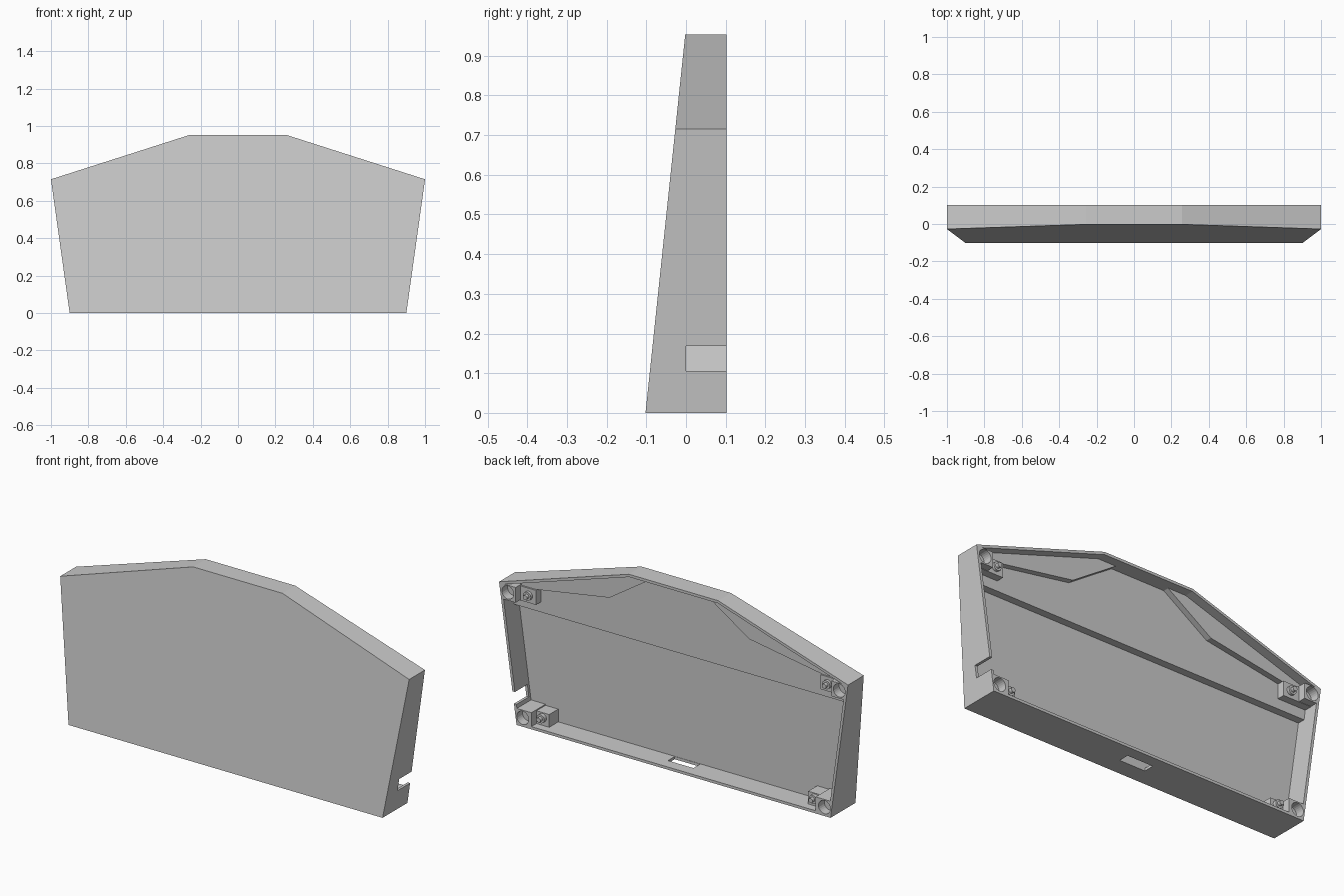
import bpy, bmesh, math
from mathutils import Matrix, Vector

if "Cube" in bpy.data.objects:
    bpy.data.objects.remove(bpy.data.objects["Cube"], do_unlink=True)

grey = bpy.data.materials.new("mid grey plastic")
grey.use_nodes = True
COLOUR = (0.6, 0.6, 0.6, 1)
grey.diffuse_color = COLOUR
grey.node_tree.nodes["Principled BSDF"].inputs["Base Color"].default_value = COLOUR

WALL = 0.014      # shell thickness
EMBED = 0.006     # overlap of fittings into the wall
TOP = 0.953
BACK = 0.102      # open rear rim
STEP = 0.578      # height of the step in the inner floor
DEEP = -0.014     # lower inner floor
SHALLOW = 0.025   # upper inner floor


def front(z):
    return -0.102 + 0.1 * z / TOP


def side(z, t):
    return 0.9 + 0.14 * z - 1.01 * t


def corner(t):
    z = (0.747 - 0.727 * t) / 1.0448
    return side(z, t), z


def shoulder(t):
    return (0.082 - 0.05 * t) / 0.32, TOP - t


def mirrored(half):
    return half + [(-x, z) for x, z in reversed(half)]


def finish(name, bm):
    bmesh.ops.recalc_face_normals(bm, faces=bm.faces)
    mesh = bpy.data.meshes.new(name)
    bm.to_mesh(mesh)
    bm.free()
    mesh.materials.append(grey)
    obj = bpy.data.objects.new(name, mesh)
    bpy.context.collection.objects.link(obj)
    return obj


def prism(name, outline, near, far):
    """Outline in x and z, run from near(z) to a flat far y."""
    bm = bmesh.new()
    a = [bm.verts.new((x, near(z), z)) for x, z in outline]
    b = [bm.verts.new((x, far, z)) for x, z in outline]
    bm.faces.new(a)
    bm.faces.new(b[::-1])
    for i in range(len(a)):
        j = (i + 1) % len(a)
        bm.faces.new((a[i], b[i], b[j], a[j]))
    return finish(name, bm)


def flat(y):
    return lambda z: y


def rod(name, x, z, radius, y0, y1, sides=24):
    bm = bmesh.new()
    place = Matrix.Translation(Vector((x, (y0 + y1) / 2, z))) @ Matrix.Rotation(math.pi / 2, 4, "X")
    bmesh.ops.create_cone(bm, cap_ends=True, segments=sides, radius1=radius,
                          radius2=radius, depth=y1 - y0, matrix=place)
    return finish(name, bm)


def box(name, x0, x1, y0, y1, z0, z1):
    return prism(name, [(x0, z0), (x1, z0), (x1, z1), (x0, z1)], flat(y0), y1)


def combine(body, tool, operation):
    mod = body.modifiers.new("join", "BOOLEAN")
    mod.operation = operation
    mod.solver = "EXACT"
    mod.object = tool
    bpy.context.view_layer.update()
    graph = bpy.context.evaluated_depsgraph_get()
    mesh = bpy.data.meshes.new_from_object(body.evaluated_get(graph))
    body.modifiers.clear()
    body.data = mesh
    bpy.data.objects.remove(tool, do_unlink=True)


# Outer shell with a sloping front
shell = prism("case_shell", mirrored([(0.9, 0), corner(0), shoulder(0)]), front, BACK)

# Stepped cavity with two upright floors, open at the back
lower = mirrored([(side(WALL, WALL), WALL), (side(STEP, WALL), STEP)])
upper = mirrored([(side(0.55, WALL), 0.55), corner(WALL), shoulder(WALL)])
combine(shell, prism("lower_cavity", lower, flat(DEEP), 0.15), "DIFFERENCE")
combine(shell, prism("upper_cavity", upper, flat(SHALLOW), 0.15), "DIFFERENCE")

for s in (1, -1):
    def flip(points):
        return [(s * x, z) for x, z in points]

    # Raised pads under the sloping top edges
    pad = [(0.14, TOP - EMBED), (0.4, 0.775), (0.85, 0.7), (side(0.69, EMBED), 0.69),
           corner(EMBED), shoulder(EMBED)]
    combine(shell, prism("top_pad", flip(pad), flat(0.015), 0.055), "UNION")

    # Peg blocks and taller screw bosses, top then bottom
    def block(name, x, z0, z1, y0, y1):
        shape = [(x, z0), (side(z0, EMBED), z0), (side(z1, EMBED), z1), (x, z1)]
        combine(shell, prism(name, flip(shape), flat(y0), y1), "UNION")

    block("top_peg_block", 0.815, 0.63, 0.705, 0.005, 0.064)
    block("top_screw_boss", 0.905, 0.632, corner(EMBED)[1], 0, BACK)
    block("bottom_peg_block", 0.742, EMBED, 0.08, -0.03, 0.06)
    block("bottom_screw_boss", 0.815, EMBED, 0.086, -0.032, BACK)

    for x, z in ((0.95, 0.673), (0.865, 0.046)):
        combine(shell, rod("screw_hole", s * x, z, 0.034, 0.055, 0.15), "DIFFERENCE")

    # Stepped locating pegs
    for height, x, z in (("top", 0.857, 0.668), ("bottom", 0.78, 0.054)):
        hand = "left" if s > 0 else "right"
        rod(f"{height}_{hand}_peg", s * x, z, 0.022, 0.05, 0.078)
        rod(f"{height}_{hand}_peg_tip", s * x, z, 0.012, 0.07, 0.095)

# Cable notch in one side and slot in the base
combine(shell, box("side_notch", 0.85, 1.05, 0, 0.15, 0.106, 0.168), "DIFFERENCE")
combine(shell, box("base_slot", -0.073, 0.073, -0.012, 0.043, -0.05, 0.05), "DIFFERENCE")
